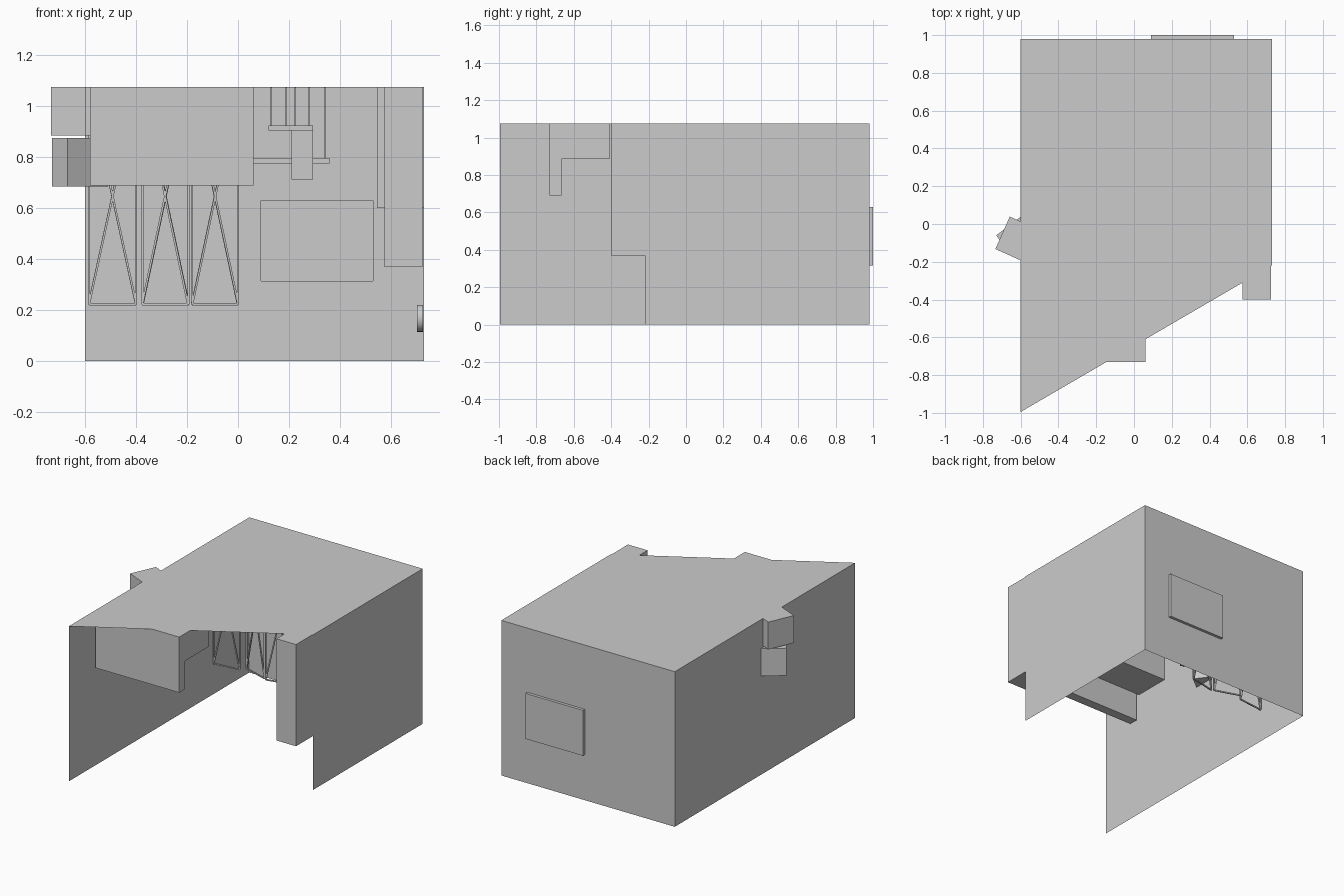
import bpy, bmesh
from math import radians
from mathutils import Vector

if "Cube" in bpy.data.objects:
    bpy.data.objects.remove(bpy.data.objects["Cube"])

H = 1.075                       # ceiling height
XL, XR, YF, YB = -0.6, 0.73, -0.995, 0.98


def make(name, bm):
    me = bpy.data.meshes.new(name)
    bm.to_mesh(me)
    bm.free()
    ob = bpy.data.objects.new(name, me)
    bpy.context.collection.objects.link(ob)
    return ob


def sheet(name, *polys):
    bm = bmesh.new()
    for p in polys:
        bm.faces.new([bm.verts.new(c) for c in p])
    bmesh.ops.remove_doubles(bm, verts=bm.verts, dist=1e-4)
    return make(name, bm)


def box(name, x0, x1, y0, y1, z0, z1, turn=0):
    bm = bmesh.new()
    bmesh.ops.create_cube(bm, size=1)
    bmesh.ops.scale(bm, vec=(x1 - x0, y1 - y0, z1 - z0), verts=bm.verts)
    ob = make(name, bm)
    ob.location = ((x0 + x1) / 2, (y0 + y1) / 2, (z0 + z1) / 2)
    ob.rotation_euler.z = radians(turn)
    return ob


def bars(name, pairs, t=0.008):
    # square rods between pairs of points
    bm = bmesh.new()
    for a, b in pairs:
        a, b = Vector(a), Vector(b)
        d = b - a
        new = bmesh.ops.create_cube(bm, size=1)["verts"]
        bmesh.ops.scale(bm, vec=(t, t, d.length), verts=new)
        m = d.to_track_quat('Z', 'Y').to_matrix()
        for v in new:
            v.co = m @ v.co + (a + b) / 2
    return make(name, bm)


# Room shell: thin walls, open floor, ceiling cut on a diagonal at the front
sheet("ceiling", [(XL, YF, H), (XR, -0.22, H), (XR, YB, H), (XL, YB, H)])
sheet("left_wall", [(XL, YF, 0), (XL, YF, H), (XL, YB, H), (XL, YB, 0)])
sheet("right_wall", [(XR, -0.22, 0), (XR, YB, 0), (XR, YB, H), (XR, -0.22, H)])

# Back wall with a shallow window recess
wx = (0.09, 0.53)
wz = (0.315, 0.63)
outer = [(XL, YB, 0), (XR, YB, 0), (XR, YB, H), (XL, YB, H)]
inner = [(wx[0], YB, wz[0]), (wx[1], YB, wz[0]), (wx[1], YB, wz[1]), (wx[0], YB, wz[1])]
deep = [(x, 1.0, z) for x, y, z in inner]


def ring(a, b):
    return [[a[i], a[(i + 1) % 4], b[(i + 1) % 4], b[i]] for i in range(4)]


sheet("back_wall", *ring(outer, inner))
sheet("window_recess", deep, *ring(inner, deep))

# Hanging bulkheads
box("front_fascia", -0.58, 0.06, -0.73, -0.665, 0.69, H)
box("front_soffit", XL, 0.06, -0.665, -0.41, 0.885, H)
box("right_column", 0.575, 0.725, -0.40, -0.15, 0.37, H)
box("right_rear_bulkhead", 0.545, XR, 0.6, YB, 0.6, H)

# Turned boxes that pass through the left wall
box("upper_wall_box", -0.704, -0.516, -0.179, 0.009, 0.885, H, -24)
box("lower_wall_box", -0.72, -0.52, -0.09, 0.01, 0.685, 0.875, 37)

# Hanging X-braced frames
bays = [(-0.585, 0.57, -0.40, 0.59), (-0.375, 0.63, -0.195, 0.57), (-0.18, 0.56, 0.0, 0.60)]
for i, (x0, y0, x1, y1) in enumerate(bays):
    zb, zt = 0.223, H - 0.005
    bl, br, tl, tr = (x0, y0, zb), (x1, y1, zb), (x0, y0, zt), (x1, y1, zt)
    bars(f"hanging_frame_{i + 1}", [(bl, tl), (br, tr), (bl, br), (tl, tr), (bl, tr), (br, tl)])

# Suspended plates, rods and box
box("upper_plate", 0.12, 0.295, 0.45, 0.58, 0.905, 0.925)
box("lower_plate", 0.265, 0.36, 0.50, 0.60, 0.775, 0.797)
box("cross_rail", -0.2, 0.295, 0.59, 0.61, 0.775, 0.795)
box("suspended_box", 0.21, 0.295, 0.46, 0.57, 0.712, 0.905)
bars("plate_rods", [((x, y, z), (x, y, H - 0.002)) for x, z in
                    ((0.13, 0.92), (0.19, 0.92), (0.225, 0.92), (0.28, 0.79), (0.34, 0.79))
                    for y in (0.52, 0.56)], 0.006)

# Round fitting low on the right wall
bpy.ops.mesh.primitive_cylinder_add(vertices=32, radius=0.053, depth=0.024,
                                    location=(0.714, 0.3, 0.168), rotation=(0, radians(90), 0))
bpy.context.object.name = "round_wall_fitting"
bpy.ops.object.shade_smooth_by_angle()
